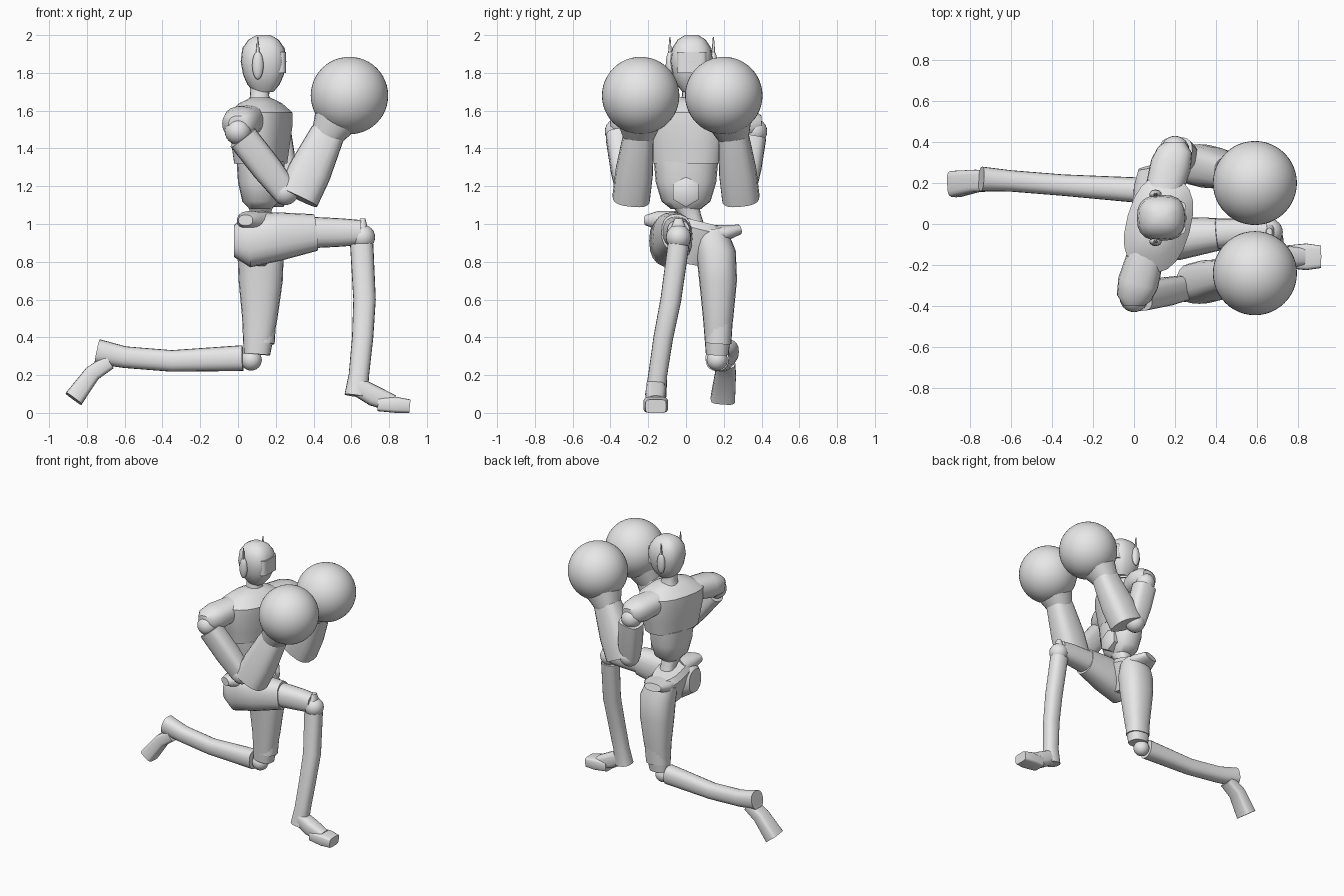
import bpy, bmesh, math
from mathutils import Vector

FORWARD, SIDEWAYS, UP = Vector((1, 0, 0)), Vector((0, 1, 0)), Vector((0, 0, 1))

cube = bpy.data.objects.get("Cube")
if cube:
    bpy.data.objects.remove(cube, do_unlink=True)

grey = bpy.data.materials.new("plain_grey")
grey.use_nodes = True
colour = (0.8, 0.8, 0.8, 1)
grey.diffuse_color = colour
grey.node_tree.nodes["Principled BSDF"].inputs["Base Color"].default_value = colour


def finish(name, bm):
    bmesh.ops.recalc_face_normals(bm, faces=bm.faces)
    mesh = bpy.data.meshes.new(name)
    bm.to_mesh(mesh)
    bm.free()
    mesh.materials.append(grey)
    part = bpy.data.objects.new(name, mesh)
    bpy.context.collection.objects.link(part)
    bpy.ops.object.select_all(action='DESELECT')
    part.select_set(True)
    bpy.context.view_layer.objects.active = part
    bpy.ops.object.shade_smooth_by_angle(angle=math.radians(40))


def limb(name, joints, widths, depth=1, across=SIDEWAYS, sides=20, power=2.4):
    """Skin rounded-square sections of the given half widths along the joints."""
    bm = bmesh.new()
    joints = [Vector(joint) for joint in joints]
    last = len(joints) - 1
    rings = []
    for index, (joint, width) in enumerate(zip(joints, widths)):
        along = (joints[min(index + 1, last)] - joints[max(index - 1, 0)]).normalized()
        wide = (across - along * across.dot(along)).normalized()
        deep = along.cross(wide)
        ring = []
        for step in range(sides):
            angle = math.tau * step / sides
            c, s = (math.copysign(abs(v) ** (2 / power), v) for v in (math.cos(angle), math.sin(angle)))
            ring.append(bm.verts.new(joint + width * (wide * c + deep * s * depth)))
        rings.append(ring)
    for lower, upper in zip(rings, rings[1:]):
        for step in range(sides):
            following = (step + 1) % sides
            bm.faces.new((lower[step], lower[following], upper[following], upper[step]))
    bm.faces.new(rings[0])
    bm.faces.new(rings[-1])
    finish(name, bm)


def ball(name, centre, radius, stretch=(1, 1, 1), segments=24):
    bm = bmesh.new()
    bmesh.ops.create_uvsphere(bm, u_segments=segments, v_segments=segments // 2, radius=radius)
    bmesh.ops.scale(bm, vec=stretch, verts=bm.verts)
    bmesh.ops.translate(bm, vec=centre, verts=bm.verts)
    finish(name, bm)


def stack(x, y, heights):
    return [(x, y, height) for height in heights]


# Torso, turned so the right shoulder sits back
shoulder_line = (SIDEWAYS + FORWARD * 0.28).normalized()
limb("chest", stack(0.12, 0, (1.32, 1.42, 1.52, 1.59, 1.64, 1.67)),
     (0.2, 0.22, 0.24, 0.24, 0.16, 0.07), depth=0.65, across=shoulder_line)
limb("abdomen", stack(0.12, 0, (1.08, 1.12, 1.22, 1.33)),
     (0.08, 0.13, 0.16, 0.17), depth=0.75)
limb("belly_plate", [(0.17, 0, 1.17), (0.24, 0, 1.17), (0.25, 0, 1.17)],
     (0.08, 0.08, 0.065), across=UP, sides=6, power=2)
limb("waist", [(0.12, 0.05, 0.95), (0.12, 0.03, 1.04), (0.12, 0, 1.11)], (0.06, 0.05, 0.07))
limb("neck", stack(0.115, 0.03, (1.63, 1.68, 1.76)), (0.07, 0.05, 0.055))

# Head with visor, ear pods and antennas
limb("head", stack(0.135, 0.03, (1.7, 1.74, 1.79, 1.86, 1.93, 1.975, 2)),
     (0.05, 0.08, 0.1, 0.112, 0.104, 0.075, 0.035), depth=1.08, power=2.6)
limb("visor", stack(0.2, 0.03, (1.8, 1.91)), (0.08, 0.08), depth=0.68, power=5)
for label, sign in (("right", -1), ("left", 1)):
    ear = Vector((0.105, 0.03 + sign * 0.115, 1.84))
    ball(label + "_ear_pod", ear, 0.075, stretch=(0.4, 0.3, 1))
    limb(label + "_antenna", [ear + UP * 0.04, ear + UP * 0.15], (0.012, 0.003), sides=8)

# Arms raised with round gloves
chest_top = Vector((0.1, 0, 1.57))
for label, sign in (("right", -1), ("left", 1)):
    shoulder = Vector((0.1 + sign * 0.1, sign * 0.36, 1.49))
    elbow = Vector((0.25, sign * 0.31, 1.17))
    forearm_base = Vector((0.315, sign * 0.29, 1.14))
    wrist = Vector((0.475, sign * 0.25, 1.48))
    glove = Vector((0.59, sign * 0.22 - 0.02, 1.68))
    cap_end = shoulder + UP * 0.04
    limb(label + "_shoulder_cap",
         [chest_top.lerp(cap_end, 0.4), chest_top.lerp(cap_end, 0.8), cap_end,
          cap_end + SIDEWAYS * sign * 0.04], (0.09, 0.1, 0.085, 0.05), depth=0.85, across=FORWARD)
    ball(label + "_shoulder_ball", shoulder, 0.07)
    limb(label + "_upper_arm",
         [shoulder.lerp(elbow, 0.1), shoulder.lerp(elbow, 0.6), elbow],
         (0.07, 0.07, 0.06), depth=1.15, power=3)
    ball(label + "_elbow", elbow, 0.07)
    limb(label + "_forearm", [forearm_base, forearm_base.lerp(wrist, 0.4), wrist],
         (0.1, 0.1, 0.08), depth=1.15, power=2.8)
    limb(label + "_glove_cuff",
         [wrist.lerp(glove, -0.1), wrist, wrist.lerp(glove, 0.5)], (0.08, 0.09, 0.13))
    ball(label + "_glove", glove, 0.205, segments=48)

# Pelvis, tilted down to the left, with hip crests
limb("pelvis", [(0.1, 0, 0.79), (0.1, 0.02, 0.9), (0.1, 0.04, 0.98), (0.1, 0.05, 1.02)],
     (0.09, 0.16, 0.19, 0.15), depth=0.6)
limb("left_hip_crest", [(0.1, 0.1, 0.95), (0.1, 0.2, 0.95), (0.08, 0.28, 0.97)],
     (0.1, 0.1, 0.06), depth=0.45, across=FORWARD)
limb("right_hip_crest", [(0.1, -0.05, 1), (0.06, -0.15, 1.02), (0.04, -0.21, 1.02)],
     (0.1, 0.07, 0.04), depth=0.7, across=FORWARD)

# Front leg, knee raised and foot planted
limb("right_thigh", [(-0.02, -0.08, 0.91), (0.05, -0.08, 0.91), (0.22, -0.07, 0.935), (0.41, -0.05, 0.955)],
     (0.07, 0.115, 0.105, 0.08), depth=1.22)
limb("right_thigh_sleeve", [(0.38, -0.05, 0.955), (0.55, -0.04, 0.955), (0.65, -0.04, 0.955)],
     (0.076, 0.068, 0.06), depth=1.1)
ball("right_knee", (0.66, -0.04, 0.93), 0.066)
limb("right_knee_guard", stack(0.66, -0.04, (0.95, 1.03)), (0.05, 0.02), depth=0.7)
limb("right_shin", [(0.655, -0.04, 0.89), (0.67, -0.08, 0.6), (0.66, -0.12, 0.4),
                    (0.64, -0.15, 0.2), (0.625, -0.16, 0.09)],
     (0.057, 0.055, 0.052, 0.05, 0.057), depth=1.08)
limb("right_instep", [(0.63, -0.16, 0.14), (0.72, -0.16, 0.09), (0.82, -0.16, 0.05)],
     (0.05, 0.055, 0.045), power=3)
limb("right_toes", [(0.74, -0.16, 0.045), (0.84, -0.16, 0.042), (0.91, -0.16, 0.035)],
     (0.055, 0.065, 0.055), depth=0.65, power=5)

# Rear leg, kneeling with the shin trailing
limb("left_thigh", [(0.1, 0.13, 0.95), (0.12, 0.16, 0.84), (0.12, 0.17, 0.7),
                    (0.115, 0.17, 0.5), (0.1, 0.165, 0.31)],
     (0.09, 0.105, 0.1, 0.08, 0.06), depth=1.17)
limb("left_thigh_guard", [(0.12, 0.18, 0.53), (0.11, 0.17, 0.37)], (0.07, 0.07), depth=1.2)
ball("left_knee", (0.07, 0.165, 0.28), 0.056)
limb("left_shin", [(0.025, 0.165, 0.29), (-0.35, 0.19, 0.275), (-0.6, 0.21, 0.295), (-0.745, 0.22, 0.325)],
     (0.062, 0.052, 0.052, 0.06), depth=1.1)
limb("left_foot", [(-0.68, 0.21, 0.27), (-0.77, 0.21, 0.21), (-0.87, 0.195, 0.075)],
     (0.05, 0.055, 0.065), depth=0.8, power=4)
